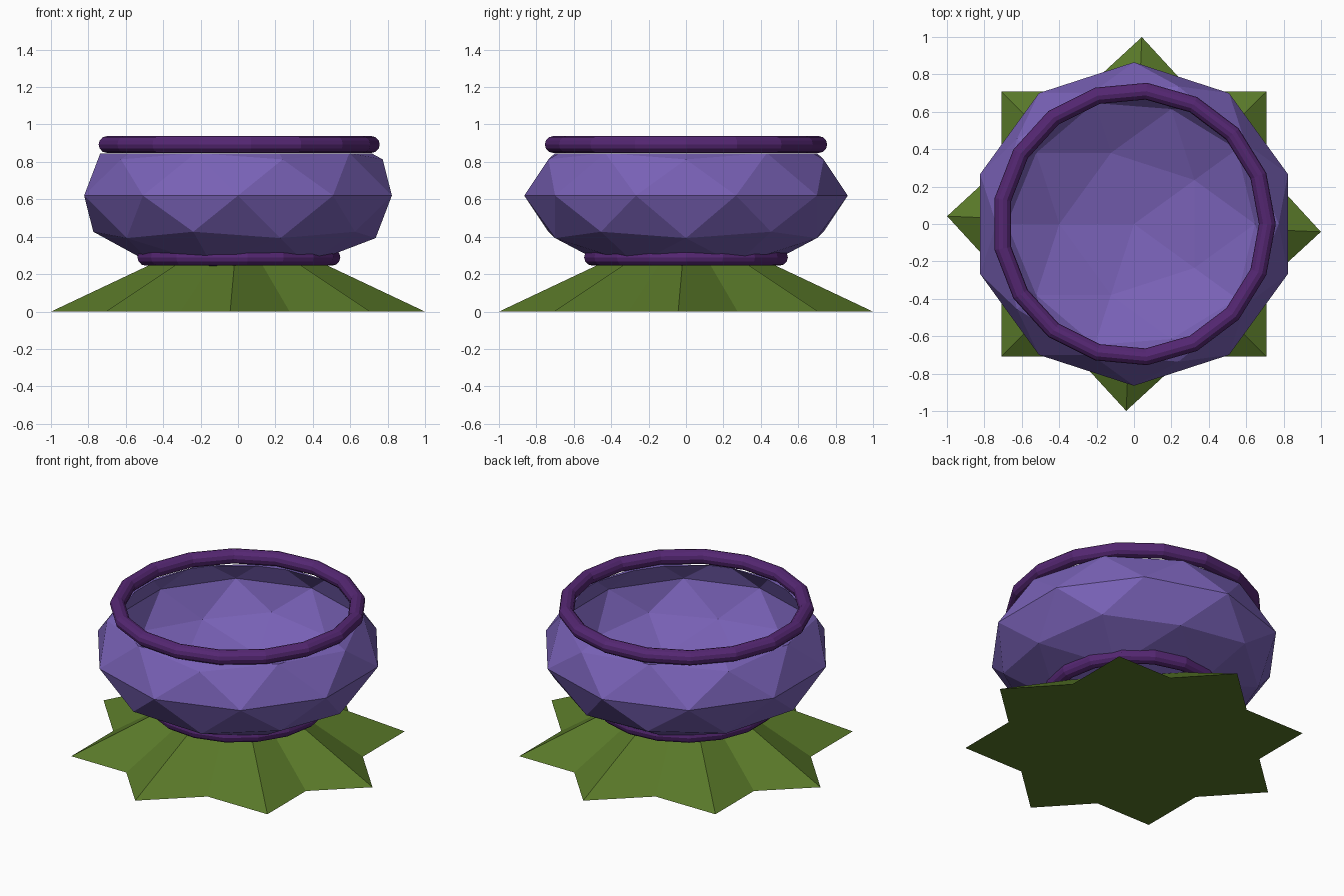
import bpy, bmesh
from math import radians
from mathutils import Matrix, Vector

if "Cube" in bpy.data.objects:
    bpy.data.objects.remove(bpy.data.objects["Cube"])


def material(name, rgb):
    m = bpy.data.materials.new(name)
    m.diffuse_color = (*rgb, 1)
    m.use_nodes = True
    m.node_tree.nodes["Principled BSDF"].inputs["Base Color"].default_value = m.diffuse_color
    return m


purple = material("bowl_purple", (0.19, 0.12, 0.47))
plum = material("rim_plum", (0.09, 0.02, 0.17))
green = material("leaf_green", (0.10, 0.19, 0.022))


def cut_shell(bm, radius, height, z, cut):
    """Squashed icosphere with its top sliced off; returns faces and open edge."""
    mat = Matrix.Translation((0, 0, z)) @ Matrix.Diagonal((radius, radius, height, 1))
    verts = bmesh.ops.create_icosphere(bm, subdivisions=2, radius=1, matrix=mat)["verts"]
    faces = {f for v in verts for f in v.link_faces}
    edges = {e for v in verts for e in v.link_edges}
    res = bmesh.ops.bisect_plane(bm, geom=[*verts, *edges, *faces], dist=1e-5,
                                 plane_co=Vector((0, 0, cut)), plane_no=Vector((0, 0, 1)),
                                 clear_outer=True)
    shell = [g for g in res["geom"] if isinstance(g, bmesh.types.BMFace) and g.is_valid]
    rim = [g for g in res["geom_cut"] if isinstance(g, bmesh.types.BMEdge)]
    return shell, rim


# Faceted bowl: outer and inner shells joined by a flat lip
bm = bmesh.new()
_, outer_rim = cut_shell(bm, 0.865, 0.4325, 0.62, 0.845)
inner, inner_rim = cut_shell(bm, 0.76, 0.38, 0.725, 0.845)
bmesh.ops.reverse_faces(bm, faces=inner)
bmesh.ops.bridge_loops(bm, edges=outer_rim + inner_rim)
bmesh.ops.recalc_face_normals(bm, faces=bm.faces)
mesh = bpy.data.meshes.new("bowl")
bm.to_mesh(mesh)
bm.free()
bowl = bpy.data.objects.new("bowl", mesh)
bowl.data.materials.append(purple)
bpy.context.collection.objects.link(bowl)

# Rim ring on top and foot ring below the bowl
for name, radius, z in (("rim_ring", 0.713, 0.893), ("foot_ring", 0.502, 0.29)):
    bpy.ops.mesh.primitive_torus_add(major_segments=17, minor_segments=12,
                                     major_radius=radius, minor_radius=0.045,
                                     location=(0, 0, z))
    ring = bpy.context.object
    ring.name = name
    ring.data.materials.append(plum)

# Leafy base: two crossed, truncated four-sided pyramids
for name, corner in (("leaf_base_square", 45), ("leaf_base_diamond", -2.4)):
    bpy.ops.mesh.primitive_cone_add(vertices=4, radius1=1, radius2=0.47, depth=0.25,
                                    location=(0, 0, 0.125), rotation=(0, 0, radians(corner)))
    leaf = bpy.context.object
    leaf.name = name
    leaf.data.materials.append(green)
